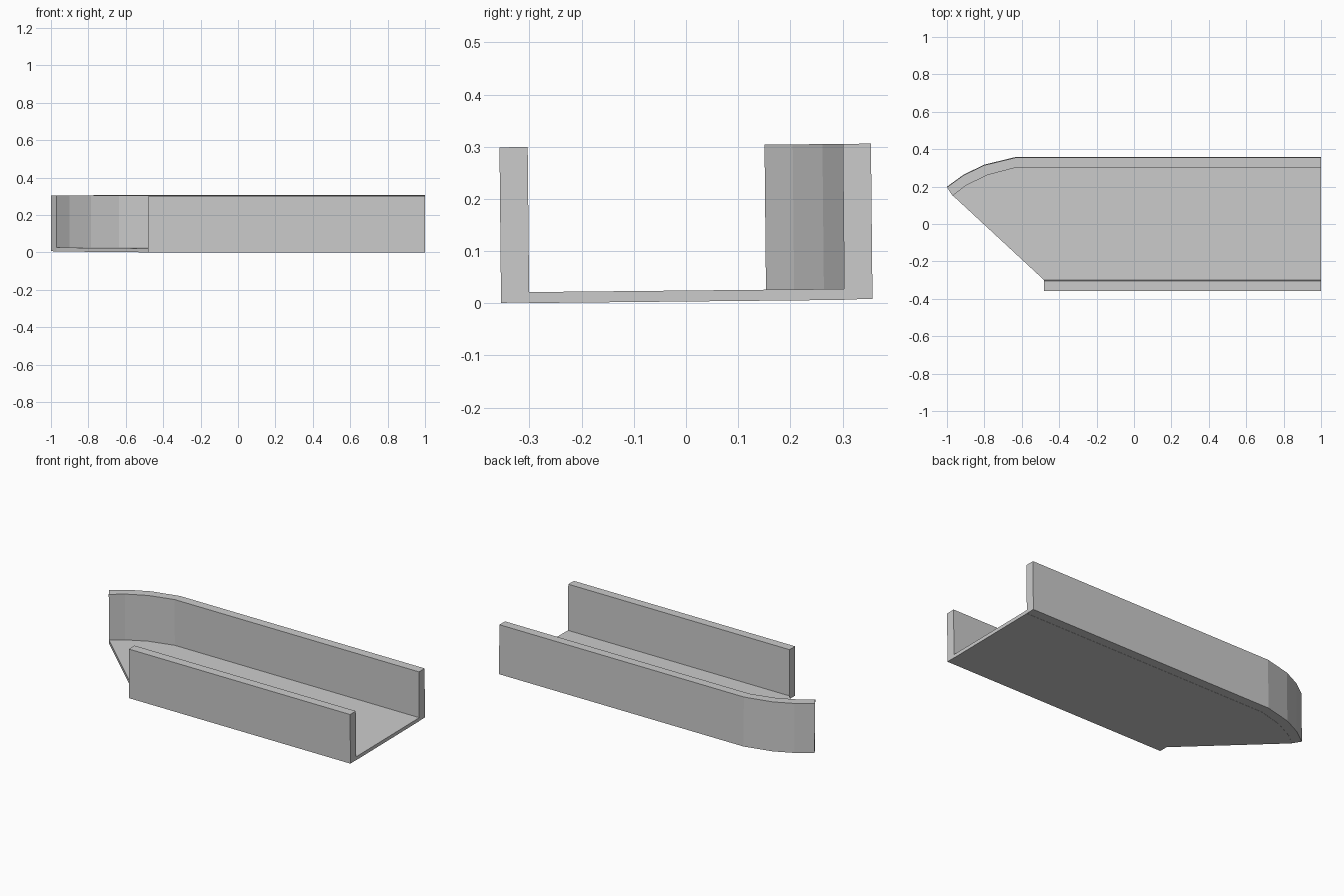
import bpy, bmesh
from mathutils import Matrix

if "Cube" in bpy.data.objects:
    bpy.data.objects.remove(bpy.data.objects["Cube"])

TILT = Matrix.Translation((0, 0.0015, 0.0035)) @ Matrix.Rotation(0.01, 4, 'X')


def prism(name, outline, z0, z1):
    """Extrude a plan outline upward, with the model's slight sideways tilt."""
    bm = bmesh.new()
    face = bm.faces.new([bm.verts.new((x, y, z0)) for x, y in outline])
    new = bmesh.ops.extrude_face_region(bm, geom=[face])["geom"]
    top = [v for v in new if isinstance(v, bmesh.types.BMVert)]
    bmesh.ops.translate(bm, verts=top, vec=(0, 0, z1 - z0))
    bmesh.ops.recalc_face_normals(bm, faces=bm.faces)
    bm.transform(TILT)
    mesh = bpy.data.meshes.new(name)
    bm.to_mesh(mesh)
    bm.free()
    obj = bpy.data.objects.new(name, mesh)
    bpy.context.collection.objects.link(obj)
    return obj


# Curved inner and outer lines of the rear wall
inner = [(-0.97, 0.152), (-0.9, 0.206), (-0.785, 0.263), (-0.635, 0.302), (1, 0.302)]
outer = [(-1, 0.198), (-0.91, 0.263), (-0.8, 0.316), (-0.635, 0.356), (1, 0.356)]

# Channel floor with slanted end
prism("floor", inner + [(1, -0.302), (-0.48, -0.302)], 0, 0.021)
# Tall rear wall with bent end
prism("rear_wall", inner + outer[::-1], 0.001, 0.299)
# Straight front wall
prism("front_wall", [(-0.48, -0.356), (1, -0.356), (1, -0.302), (-0.48, -0.302)], 0.001, 0.299)
